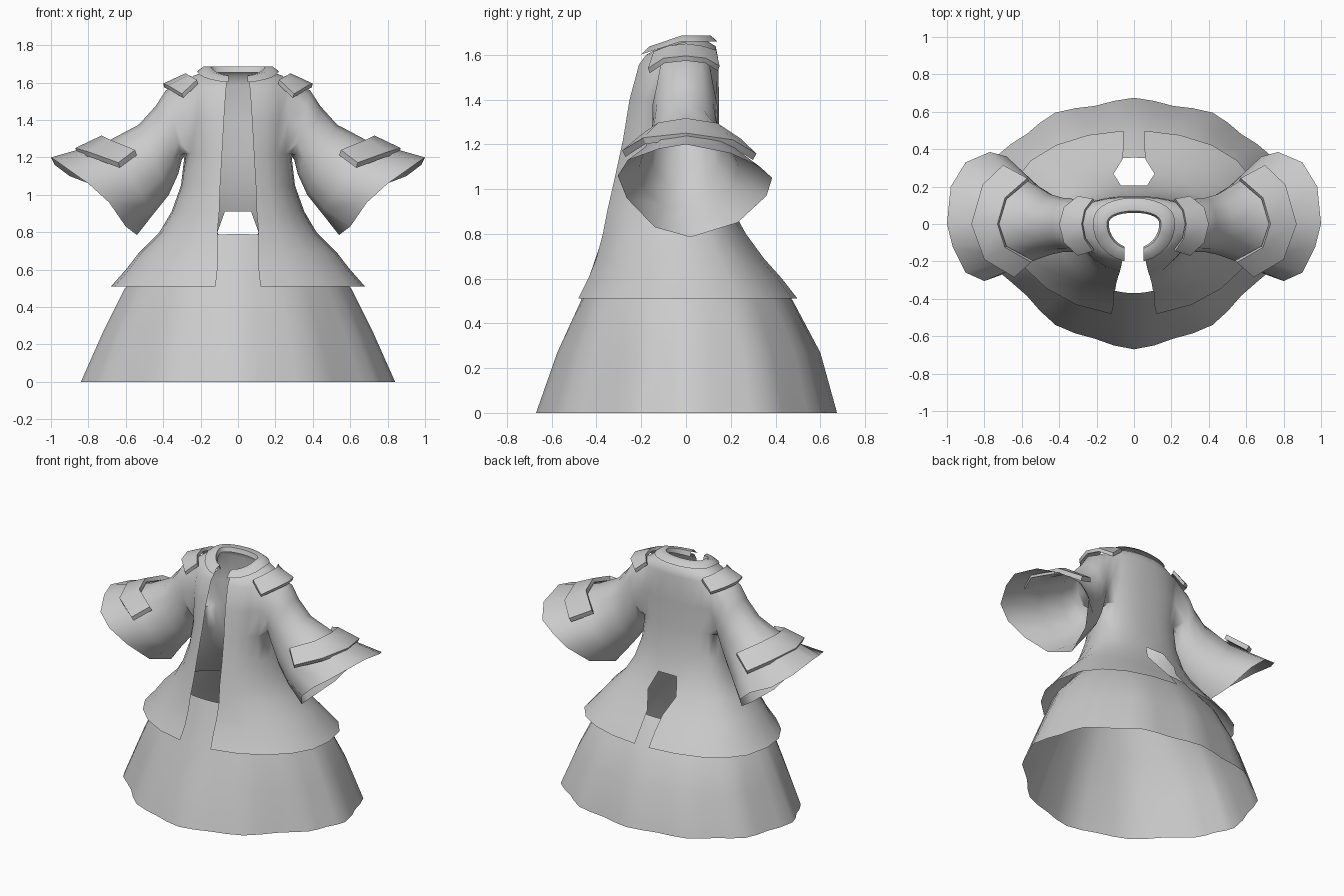
import bpy, bmesh, math

if "Cube" in bpy.data.objects:
    bpy.data.objects.remove(bpy.data.objects["Cube"])

cloth = bpy.data.materials.new("grey cloth")
cloth.diffuse_color = (0.6, 0.6, 0.6, 1)
cloth.use_nodes = True
cloth.node_tree.nodes["Principled BSDF"].inputs["Base Color"].default_value = cloth.diffuse_color


def finish(name, bm, angle=50):
    """Turn a bmesh into a smooth-shaded cloth object."""
    bmesh.ops.recalc_face_normals(bm, faces=bm.faces)
    me = bpy.data.meshes.new(name)
    bm.to_mesh(me)
    bm.free()
    me.materials.append(cloth)
    ob = bpy.data.objects.new(name, me)
    bpy.context.collection.objects.link(ob)
    bpy.ops.object.select_all(action='DESELECT')
    ob.select_set(True)
    bpy.context.view_layer.objects.active = ob
    bpy.ops.object.shade_smooth_by_angle(angle=math.radians(angle))
    return ob


def spow(v, p):
    return math.copysign(abs(v) ** p, v)


def lerp(a, b, t):
    return a + (b - a) * t


# ---- coat: rows of (z, half width, front y, back y, front gap, back gap,
#                     front power, back power, front sag)
ROWS = [
    (.51, .68, -.49, .50, .12, .055, 1.1, .72, 0), (.60, .60, -.445, .43, .11, .055, 1.1, .72, 0),
    (.69, .53, -.41, .35, .11, .06, 1.05, .75, 0), (.80, .42, -.385, .275, .11, .11, 1, .75, 0),
    (.91, .355, -.365, .21, .10, .07, 1, .7, 0), (1.05, .305, -.335, .17, .095, .07, 1, .65, 0),
    (1.22, .285, -.295, .15, .085, .07, 1, .6, 0), (1.40, .31, -.26, .15, .075, .07, 1, .6, 0),
    (1.585, .31, -.215, .145, .065, .06, 1, .6, .03),
    (1.638, .235, -.185, .135, .06, .05, 1, .8, .04),
    (1.66, .17, -.155, .10, .055, .04, 1, 1, .045),
]
SEG = 10                      # segments per half
LAST = 2 * SEG + 1            # last column index
bm = bmesh.new()
grid = []
for z, a, yf, yb, gap, slit, pf, pb, sag in ROWS:
    f0, f1 = math.asin(gap / a), math.pi - math.asin(slit / a)
    half = []
    for j in range(SEG + 1):
        f = lerp(f0, f1, j / SEG)
        c = math.cos(f)
        y = yf * c ** pf if c > 0 else yb * (-c) ** pb
        half.append((a * math.sin(f), y, z - sag * max(c, 0)))
    ring = half + [(-x, y, h) for x, y, h in reversed(half)]
    grid.append([bm.verts.new(q) for q in ring])

ARM_ROW, MID = 6, SEG // 2    # armhole spans two rows and four columns
for r in range(len(ROWS) - 1):
    for c in range(LAST):
        side = min(c, LAST - 1 - c)
        if c == SEG and r < 4:                                   # tail slit
            continue
        if r in (ARM_ROW, ARM_ROW + 1) and MID - 2 <= side < MID + 2:
            continue
        bm.faces.new((grid[r][c], grid[r][c + 1], grid[r + 1][c + 1], grid[r + 1][c]))

# ---- sleeves grow out of the armholes and flare to a wide cuff
SLEEVE = [  # top (x, z), bottom (x, z), front y, back y
    ((.385, 1.56), (.30, 1.19), -.15, .14), ((.44, 1.475), (.32, 1.11), -.15, .14),
    ((.53, 1.375), (.37, 1.00), -.165, .16), ((.70, 1.285), (.45, .90), -.21, .235),
]
CUFF = [(1, 0, 1.2), (.98, .2, 1.16), (.9, .33, 1.1), (.77, .385, 1.05), (.68, .36, .97),
        (.6, .23, .85), (.54, .02, .785), (.6, -.14, .83), (.69, -.265, .96),
        (.8, -.305, 1.06), (.9, -.26, 1.13), (.97, -.12, 1.18)]
HOLE = [(2, 0), (2, 1), (2, 2), (1, 2), (0, 2), (0, 1), (0, 0), (0, -1), (0, -2),
        (1, -2), (2, -2), (2, -1)]
for s in (1, -1):
    col = (lambda c: c) if s > 0 else (lambda c: LAST - c)
    rings = [[grid[ARM_ROW + r][col(MID + c)] for r, c in HOLE]]
    for (tx, tz), (bx, bz), yf, yb in SLEEVE:
        ring = []
        for k in range(12):
            t = 2 * math.pi * k / 12
            u, w = (1 - math.cos(t)) / 2, math.sin(t)
            ring.append(bm.verts.new((s * lerp(tx, bx, u), w * yb if w > 0 else -w * yf,
                                      lerp(tz, bz, u))))
        rings.append(ring)
    rings.append([bm.verts.new((s * x, y, z)) for x, y, z in CUFF])
    for A, B in zip(rings, rings[1:]):
        for k in range(12):
            n = (k + 1) % 12
            bm.faces.new((A[k], A[n], B[n], B[k]))
finish("coat", bm, 80)

# ---- skirt: rows of (front z, back z, half width, front y, back y, front power, ripple)
SKIRT = [(0, 0, .84, -.67, .675, 1.5, .018), (.27, .27, .72, -.575, .60, 1.35, .013),
         (.50, .50, .605, -.47, .478, 1.15, .006), (.79, .66, .40, -.37, .355, 1, 0)]
N = 48
bm = bmesh.new()
rings = []
for zf, zb, a, yf, yb, p, rip in SKIRT:
    ring = []
    for k in range(N):
        t = 2 * math.pi * k / N
        c = math.cos(t)                       # 1 at the front, -1 at the back
        g = 1 + rip * (math.cos(12 * t) - 1)
        y = yf * max(c ** p, .75 * c) if c > 0 else yb * (-c) ** .87
        ring.append(bm.verts.new((a * math.sin(t) * g, y * g, lerp(zb, zf, (c + 1) / 2))))
    rings.append(ring)
for A, B in zip(rings, rings[1:]):
    for k in range(N):
        n = (k + 1) % N
        bm.faces.new((A[k], A[n], B[n], B[k]))
finish("skirt", bm, 60)

# ---- collar: open band, rows of (half width, front y, back y, front z, back z)
COLLAR = [(.135, -.13, .06, 1.60, 1.655), (.145, -.14, .07, 1.635, 1.685),
          (.185, -.17, .11, 1.635, 1.687), (.22, -.205, .14, 1.60, 1.66)]
bm = bmesh.new()
rings = []
for a, yf, yb, zf, zb in COLLAR:
    ring = []
    f0 = math.asin(.05 / a)
    for k in range(25):
        t = lerp(f0, 2 * math.pi - f0, k / 24)
        c = math.cos(t)
        y = yf * c if c > 0 else -yb * spow(c, .8)
        h = min(1, (1 - c) / .9)
        ring.append(bm.verts.new((a * math.sin(t), y, lerp(zf, zb, h))))
    rings.append(ring)
for A, B in zip(rings, rings[1:]):
    for k in range(24):
        bm.faces.new((A[k], A[k + 1], B[k + 1], B[k]))
finish("collar", bm, 50)


# ---- chevron plates on the shoulders and cuffs
def plate(name, inner, outer, thick):
    for s, side in ((1, "left"), (-1, "right")):
        bm = bmesh.new()
        A, B = [[bm.verts.new((s * x, y, z)) for x, y, z in e] for e in (inner, outer)]
        for k in range(len(A) - 1):
            f = (A[k], B[k], B[k + 1], A[k + 1])
            bm.faces.new(f if s > 0 else f[::-1])
        top = bm.faces[:]
        low = bmesh.ops.extrude_face_region(bm, geom=top)["geom"]
        for v in low:
            if isinstance(v, bmesh.types.BMVert):
                v.co.z -= thick
                v.co.x -= s * thick * .3
                v.co.y *= .95
        finish(side + "_" + name, bm, 30)


plate("shoulder_plate",
      [(.22, -.145, 1.615), (.265, -.08, 1.64), (.28, 0, 1.65), (.265, .075, 1.64), (.22, .135, 1.62)],
      [(.30, -.17, 1.54), (.375, -.1, 1.585), (.40, 0, 1.595), (.375, .09, 1.585), (.30, .15, 1.55)], .022)
plate("cuff_plate",
      [(.55, -.205, 1.24), (.69, -.125, 1.297), (.73, 0, 1.317), (.69, .14, 1.295), (.57, .245, 1.225)],
      [(.64, -.285, 1.172), (.80, -.19, 1.23), (.87, 0, 1.25), (.81, .21, 1.22), (.70, .315, 1.158)], .028)
